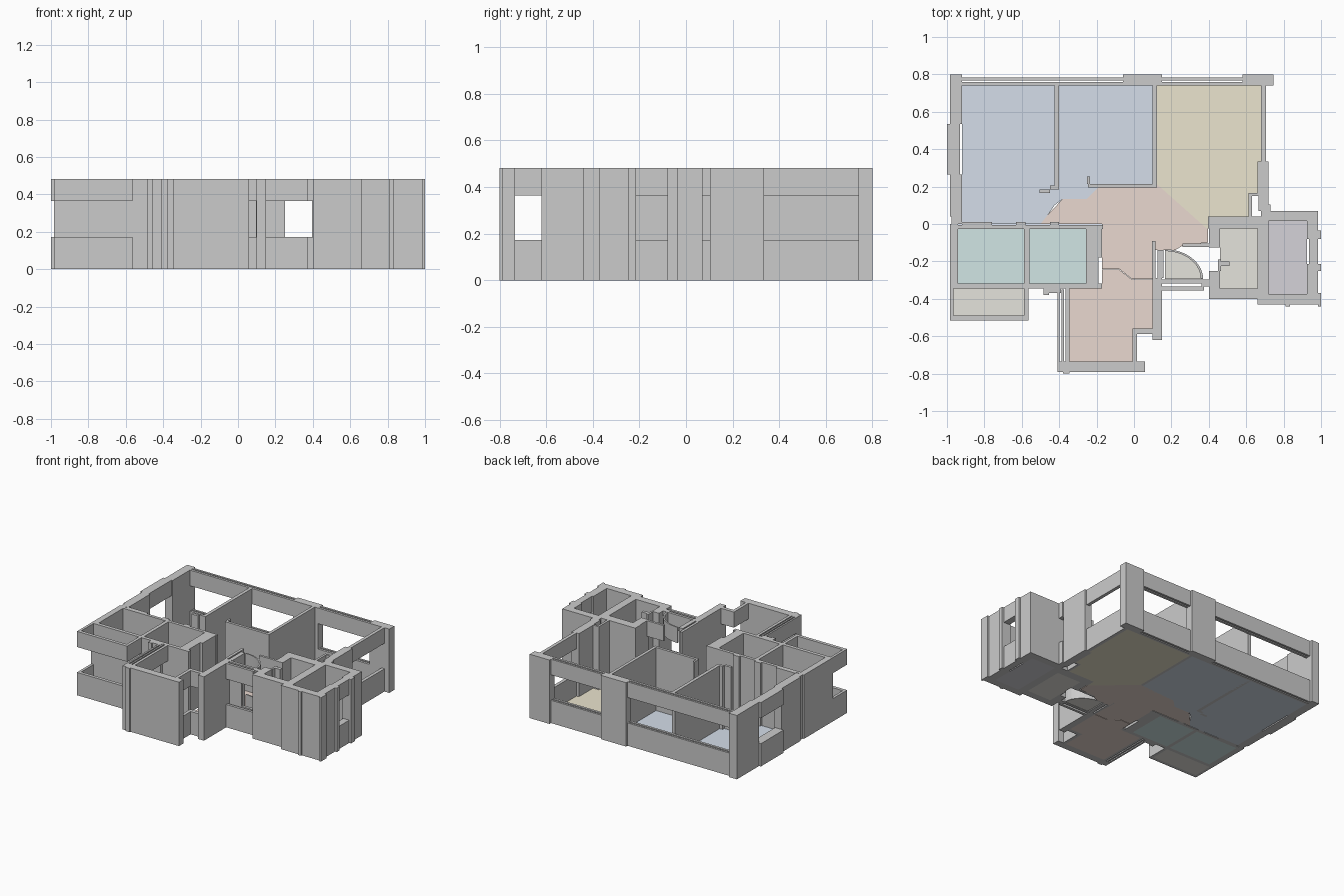
import bpy, bmesh, math

H, SILL, HEAD, SLAB = 0.482, 0.172, 0.364, 0.006


def mesh_object(name, bm):
    bmesh.ops.recalc_face_normals(bm, faces=bm.faces)
    me = bpy.data.meshes.new(name)
    bm.to_mesh(me)
    bm.free()
    ob = bpy.data.objects.new(name, me)
    bpy.context.collection.objects.link(ob)
    return ob


def prism(bm, pts, z0, z1):
    """Extrude a plan outline between two heights."""
    f = bm.faces.new([bm.verts.new((x, y, z0)) for x, y in pts])
    r = bmesh.ops.extrude_face_region(bm, geom=[f])
    for v in r['geom']:
        if isinstance(v, bmesh.types.BMVert):
            v.co.z = z1


def rect(x0, x1, y0, y1):
    return [(x0, y0), (x1, y0), (x1, y1), (x0, y1)]


def walls(name, plans, window=False):
    """Full-height walls, or sill and header bands round an opening."""
    bm = bmesh.new()
    spans = [(0, SILL), (HEAD, H)] if window else [(0, H)]
    for p in plans:
        for z0, z1 in spans:
            prism(bm, rect(*p), z0, z1)
    return mesh_object(name, bm)


def floor(name, colour, *outlines):
    mat = bpy.data.materials.new(name + "_colour")
    mat.diffuse_color = (*colour, 1)
    bm = bmesh.new()
    for o in outlines:
        prism(bm, o, 0, SLAB)
    mesh_object(name, bm).data.materials.append(mat)


# Outer bedroom and dining walls
walls("left_outer_wall", [(-.985, -.92, .535, .80), (-.985, -.92, .04, .265),
                          (-.975, -.92, 0, .04)])
walls("left_window_bands", [(-1, -.93, .265, .535)], True)
walls("back_piers", [(-.06, .15, .74, .80), (.58, .745, .74, .80)])
for name, x0, x1 in (("bedroom", -.92, -.06), ("dining", .15, .58)):
    walls(name + "_back_window_bands",
          [(x0, x1, .768, .783), (x0, x1, .74, .758)], True)
walls("dining_right_window_bands", [(.68, .705, .335, .74)], True)
walls("dining_right_wall", [(.66, .72, .165, .335), (.665, .69, .07, .165),
                            (.69, .72, .105, .165)])
walls("dining_duct", [(.613, .63, .04, .165), (.63, .665, .15, .165)])
walls("small_window_bands", [(.69, .73, .07, .105)], True)

# Bedroom partitions and door jambs
walls("bedroom_partition", [(-.425, -.40, .20, .74), (-.45, -.40, .185, .205),
                            (-.505, -.45, .165, .185), (-.42, -.41, .205, .24)])
walls("dining_partition", [(.10, .123, .195, .74)])
walls("bedroom_south_wall", [(-.245, .10, .195, .215), (-.25, -.235, .215, .255)])

# Bathrooms
walls("bathroom_north_wall", [(-.94, -.165, -.028, -.005), (-.92, -.76, -.005, .01),
                              (-.63, -.58, -.005, .012), (-.45, -.40, -.005, .01)])
walls("bathroom_left_wall", [(-.985, -.94, -.345, 0)])
walls("bathroom_divider", [(-.587, -.56, -.32, -.028)])
walls("bathroom_right_wall", [(-.257, -.17, -.18, -.028), (-.257, -.19, -.32, -.18)])
walls("bathroom_south_wall", [(-.94, -.17, -.345, -.318)])
walls("bathroom_south_jambs", [(-.485, -.455, -.38, -.345), (-.455, -.39, -.37, -.345)])

# Front balcony with a strip opening on its sides
walls("balcony_bands", [(-.985, -.565, -.515, -.49), (-.985, -.965, -.49, -.345),
                        (-.587, -.565, -.49, -.345)], True)

# Kitchen bay
walls("kitchen_left_window_bands", [(-.41, -.397, -.735, -.35), (-.387, -.375, -.735, -.35),
                                    (-.366, -.345, -.735, -.345)], True)
walls("kitchen_front_wall", [(-.41, .06, -.79, -.735), (-.38, -.345, -.80, -.79)])
walls("kitchen_corner_window_bands", [(-.008, .016, -.735, -.588),
                                      (-.008, .10, -.588, -.56)], True)
walls("kitchen_right_wall", [(.10, .15, -.62, -.29)])

# Entrance lobby
walls("entrance_side_wall", [(.095, .115, -.29, -.09), (.125, .158, -.29, -.14)])
walls("entrance_front_pier", [(.15, .25, -.318, -.298)])
walls("entrance_front_bands", [(.25, .38, -.318, -.298), (.15, .375, -.355, -.335),
                               (.36, .40, -.335, -.298)], True)
walls("lobby_bands", [(.26, .40, -.122, -.105)], True)

# Curved door swing, open at window height
cx, cy = .165, -.295
arc = [math.radians(a) for a in range(0, 91, 10)]


def swing(s):
    return [(cx + s * .205 * math.cos(a), cy + s * .16 * math.sin(a)) for a in arc]


bm = bmesh.new()
for z0, z1 in ((0, SILL), (HEAD, H)):
    prism(bm, swing(1) + swing(.94)[::-1], z0, z1)
mesh_object("door_swing", bm)

# Lift and stair core
walls("core_left_wall", [(.40, .46, -.125, -.025), (.40, .46, -.345, -.25)])
walls("core_door_jambs", [(.455, .51, -.225, -.20), (.45, .465, -.25, -.19)])
walls("core_middle_wall", [(.66, .72, -.375, .015)])
walls("core_back_wall", [(.395, .68, -.025, .04), (.68, .985, .015, .07)])
walls("core_front_wall", [(.40, .66, -.40, -.345), (.66, .985, -.43, -.375)])
walls("core_right_wall", [(.925, .985, -.08, .015), (.925, .985, -.375, -.215)])
walls("core_right_window_bands", [(.935, .985, -.215, -.08)], True)
walls("core_corner_fins", [(.985, 1, -.44, -.37), (.985, 1, -.25, -.215),
                           (.985, 1, -.08, -.035), (.81, .835, -.44, -.43)])

# Coloured room floors
floor("bedroom_floor", (.66, .73, .82),
      [(-.92, .74), (-.425, .74), (-.425, .10), (-.46, .05), (-.50, 0), (-.92, 0)],
      [(-.425, .74), (.10, .74), (.10, .195), (-.19, .195), (-.25, .135),
       (-.38, .135), (-.425, .10)])
floor("dining_floor", (.83, .78, .62),
      [(.12, .74), (.68, .74), (.68, .335), (.66, .335), (.66, .165), (.613, .165),
       (.613, .04), (.395, .04), (.395, -.03), (.12, .215)])
floor("hall_floor", (.82, .69, .63),
      [(-.50, 0), (-.46, .05), (-.38, .135), (-.25, .135), (-.19, .195), (.12, .215),
       (.395, -.03), (.395, -.10), (.27, -.11), (.22, -.14), (.10, -.14), (.10, -.295),
       (-.01, -.295), (-.08, -.24), (-.17, -.24), (-.17, 0)])
floor("kitchen_floor", (.82, .69, .63),
      [(-.17, -.243), (-.08, -.243), (-.01, -.298), (.10, -.298), (.10, -.56),
       (-.008, -.56), (-.008, -.735), (-.345, -.735), (-.345, -.345), (-.17, -.345)])
floor("bathroom_floor", (.64, .79, .78),
      rect(-.94, -.587, -.318, -.028), rect(-.56, -.257, -.318, -.028))
floor("balcony_floor", (.78, .77, .72), rect(-.965, -.587, -.49, -.345))
floor("lobby_floor", (.78, .77, .72), [(cx, cy)] + swing(.94))
floor("stair_floor", (.78, .77, .72), rect(.46, .66, -.345, -.025))
floor("lift_floor", (.66, .65, .69), rect(.72, .925, -.375, .015))
